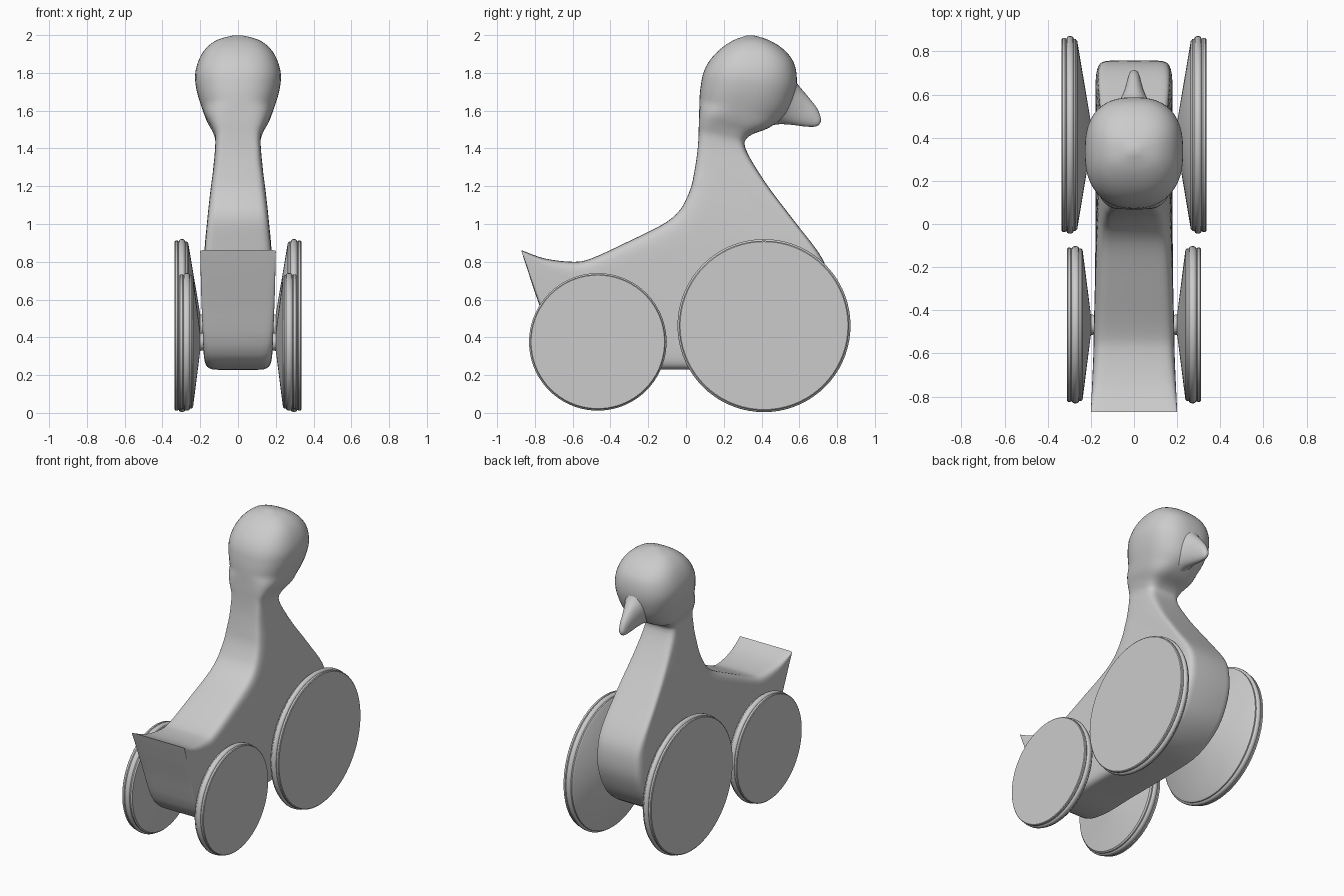
import bpy, bmesh, math

if "Cube" in bpy.data.objects:
    bpy.data.objects.remove(bpy.data.objects["Cube"])


def finish(bm, name, angle):
    bmesh.ops.remove_doubles(bm, verts=bm.verts, dist=1e-5)
    bmesh.ops.recalc_face_normals(bm, faces=bm.faces)
    me = bpy.data.meshes.new(name)
    bm.to_mesh(me)
    bm.free()
    ob = bpy.data.objects.new(name, me)
    bpy.context.collection.objects.link(ob)
    bpy.ops.object.select_all(action='DESELECT')
    ob.select_set(True)
    bpy.context.view_layer.objects.active = ob
    bpy.ops.object.shade_smooth_by_angle(angle=math.radians(angle))
    return ob


def skin(bm, rings):
    rows = [[bm.verts.new(p) for p in ring] for ring in rings]
    n = len(rows[0])
    for a, b in zip(rows, rows[1:]):
        for i in range(n):
            bm.faces.new((a[i], a[(i + 1) % n], b[(i + 1) % n], b[i]))
    bm.faces.new(rows[0])
    bm.faces.new(rows[-1])


def smooth_rows(rows, steps):
    """Catmull-Rom interpolation between section rows."""
    out = []
    for i in range(len(rows) - 1):
        p0, p1 = rows[max(i - 1, 0)], rows[i]
        p2, p3 = rows[i + 1], rows[min(i + 2, len(rows) - 1)]
        for s in range(steps):
            t = s / steps
            out.append([b + 0.5 * t * (c - a + t * (2 * a - 5 * b + 4 * c - d + t * (3 * (b - c) + d - a)))
                        for a, b, c, d in zip(p0, p1, p2, p3)])
    return out + [rows[-1]]


def loft(name, rows, exponent, steps=4, count=48):
    """Section row: upper point y,z, lower point y,z, half width at each."""
    rings = []
    for ay, az, by, bz, wa, wb in smooth_rows(rows, steps):
        e = 2 / exponent((az + bz) / 2)
        ring = []
        for k in range(count):
            a = 2 * math.pi * k / count
            c, s = math.cos(a), math.sin(a)
            t = 0.5 + 0.5 * math.copysign(abs(c) ** e, c)
            x = math.copysign(abs(s) ** e, s) * (wb + (wa - wb) * t)
            ring.append((x, by + (ay - by) * t, bz + (az - bz) * t))
        rings.append(ring)
    bm = bmesh.new()
    skin(bm, rings)
    return finish(bm, name, 40)


# Body from tail through chest and neck
trunk = [
    (-.872, .862, -.866, .840, .200, .200),
    (-.75, .818, -.78, .58, .195, .195),
    (-.60, .80, -.68, .31, .190, .185),
    (-.50, .818, -.50, .235, .188, .182),
    (-.30, .91, -.20, .23, .182, .180),
    (-.12, 1.00, .20, .23, .175, .180),
    (-.04, 1.065, .45, .25, .168, .180),
    (.00, 1.13, .64, .36, .160, .182),
    (.028, 1.20, .735, .53, .150, .184),
    (.043, 1.27, .757, .68, .140, .178),
    (.053, 1.33, .72, .82, .130, .172),
    (.061, 1.39, .57, 1.02, .122, .158),
    (.065, 1.44, .42, 1.22, .118, .136),
    (.067, 1.49, .315, 1.40, .122, .118),
]
# Head, rounder towards the crown
head = [
    (.068, 1.54, .335, 1.465, .145, .130),
    (.070, 1.60, .44, 1.51, .178, .158),
    (.072, 1.67, .53, 1.58, .205, .185),
    (.078, 1.73, .575, 1.68, .222, .215),
    (.092, 1.80, .587, 1.77, .228, .227),
    (.125, 1.865, .568, 1.86, .210, .210),
    (.18, 1.925, .51, 1.93, .172, .172),
    (.25, 1.972, .43, 1.977, .110, .110),
    (.325, 1.999, .355, 1.999, .020, .020),
]


def squareness(z):
    t = min(max((z - 1.25) / 0.35, 0), 1)
    return 9 + (2.5 - 9) * t


loft("duck_body", trunk + head, squareness)

# Beak, flaring into the head
loft("beak", [
    (.44, 1.82, .36, 1.50, .150, .110),
    (.555, 1.79, .43, 1.515, .130, .100),
    (.595, 1.735, .49, 1.528, .080, .070),
    (.65, 1.67, .56, 1.525, .048, .046),
    (.695, 1.61, .63, 1.516, .032, .030),
    (.714, 1.56, .68, 1.515, .020, .018),
    (.712, 1.535, .70, 1.522, .006, .006),
], lambda z: 2.1, count=32)


# Wheels: flat outer face, ridged rim, conical hub towards the body
def wheel(name, side, y, z, radius, outer):
    d = outer - .335
    profile = [(outer, .97), (outer - .004, .982), (outer - .016, .982), (outer - .021, .972),
               (outer - .025, .99), (outer - .033, 1), (outer - .044, 1), (outer - .052, .99),
               (outer - .056, .972), (outer - .064, .972), (outer - .072, .95),
               (.200, .13), (.160, .12)]
    seg = 72
    rings = [[(side * x, y + r * radius * math.cos(2 * math.pi * k / seg),
               z + r * radius * math.sin(2 * math.pi * k / seg)) for k in range(seg)]
             for x, r in profile]
    bm = bmesh.new()
    skin(bm, rings)
    finish(bm, name, 35)


for side, label in ((1, "right"), (-1, "left")):
    wheel("large_wheel_" + label, side, .413, .462, .458, .335)
    wheel("small_wheel_" + label, side, -.467, .376, .364, .31)
